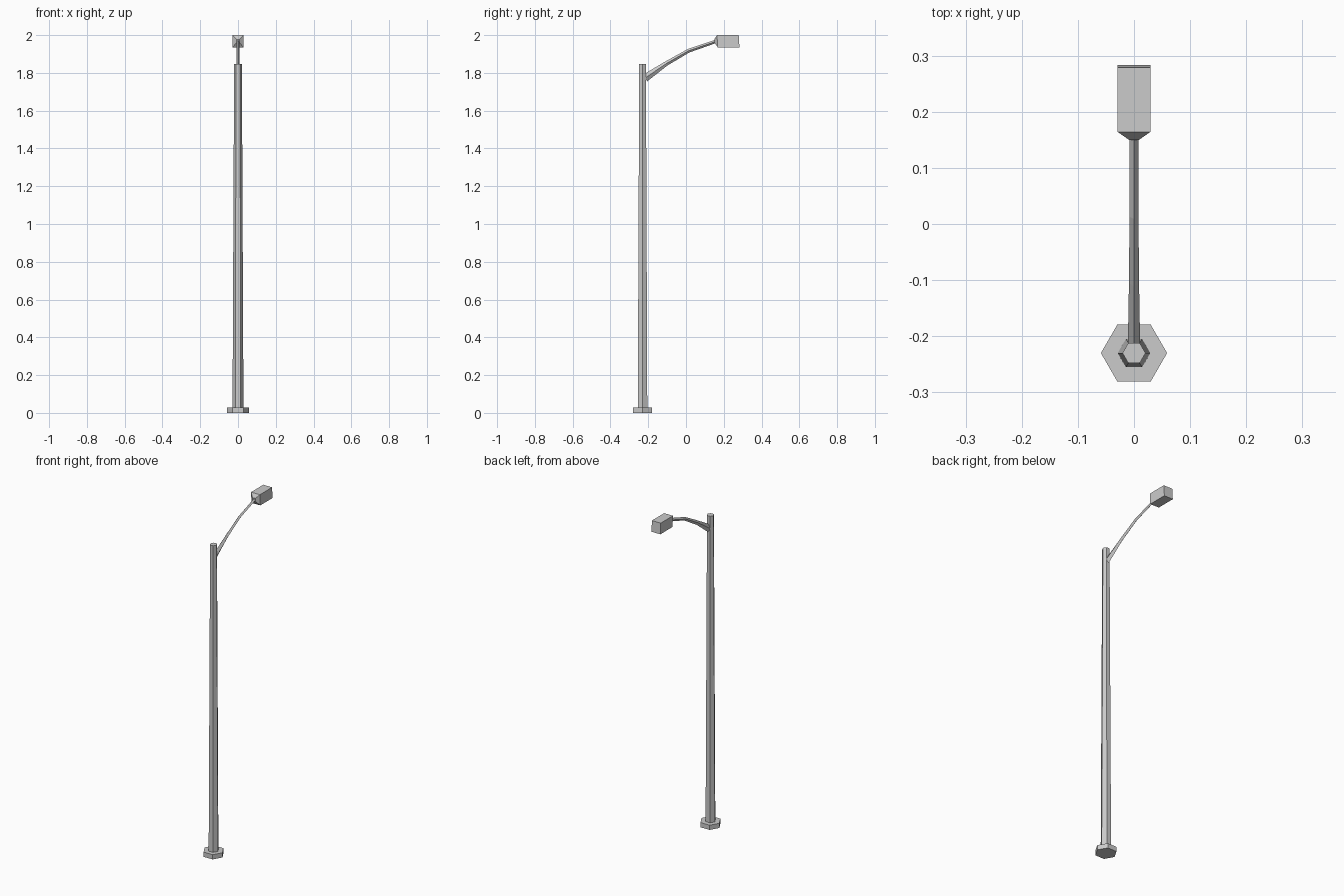
import bpy, bmesh, math
from mathutils import Vector

if "Cube" in bpy.data.objects:
    bpy.data.objects.remove(bpy.data.objects["Cube"])


def loft(name, rings):
    """Skin a list of equal-sized vertex rings and cap both ends."""
    bm = bmesh.new()
    loops = [[bm.verts.new(p) for p in ring] for ring in rings]
    n = len(loops[0])
    for a, b in zip(loops, loops[1:]):
        for i in range(n):
            j = (i + 1) % n
            bm.faces.new((a[i], a[j], b[j], b[i]))
    bm.faces.new(loops[0])
    bm.faces.new(loops[-1])
    bmesh.ops.recalc_face_normals(bm, faces=bm.faces)
    mesh = bpy.data.meshes.new(name)
    bm.to_mesh(mesh)
    bm.free()
    obj = bpy.data.objects.new(name, mesh)
    bpy.context.collection.objects.link(obj)
    return obj


def hexagon(r, z, y=-0.23):
    return [(r * math.cos(i * math.pi / 3), y + r * math.sin(i * math.pi / 3), z)
            for i in range(6)]


def diamond(y, z, w, h, slope):
    """Four-sided arm section, perpendicular to the arm direction."""
    up = Vector((0, -math.sin(slope), math.cos(slope)))
    c, side = Vector((0, y, z)), Vector((w, 0, 0))
    return [c + side, c + up * h, c - side, c - up * h]


def rect(w, y_top, y_bottom, z_top, z_bottom):
    return [(-w, y_bottom, z_bottom), (w, y_bottom, z_bottom),
            (w, y_top, z_top), (-w, y_top, z_top)]


# Foot plate and tapered hexagonal pole
loft("base_plate", [hexagon(0.059, 0), hexagon(0.059, 0.028)])
loft("pole", [hexagon(0.029, 0.028), hexagon(0.0205, 1.848)])

# Curved arm, thick at the pole and thinning toward the lamp
loft("arm", [diamond(-0.218, 1.772, 0.011, 0.021, 0.65),
             diamond(-0.105, 1.849, 0.009, 0.012, 0.55),
             diamond(0.013, 1.917, 0.008, 0.010, 0.43),
             diamond(0.158, 1.967, 0.008, 0.009, 0.30)])

# Lamp head: box with a short tapered neck
loft("lamp_head", [rect(0.009, 0.150, 0.152, 1.978, 1.959),
                   rect(0.029, 0.164, 0.168, 2.0, 1.935),
                   rect(0.029, 0.279, 0.283, 2.0, 1.935)])
